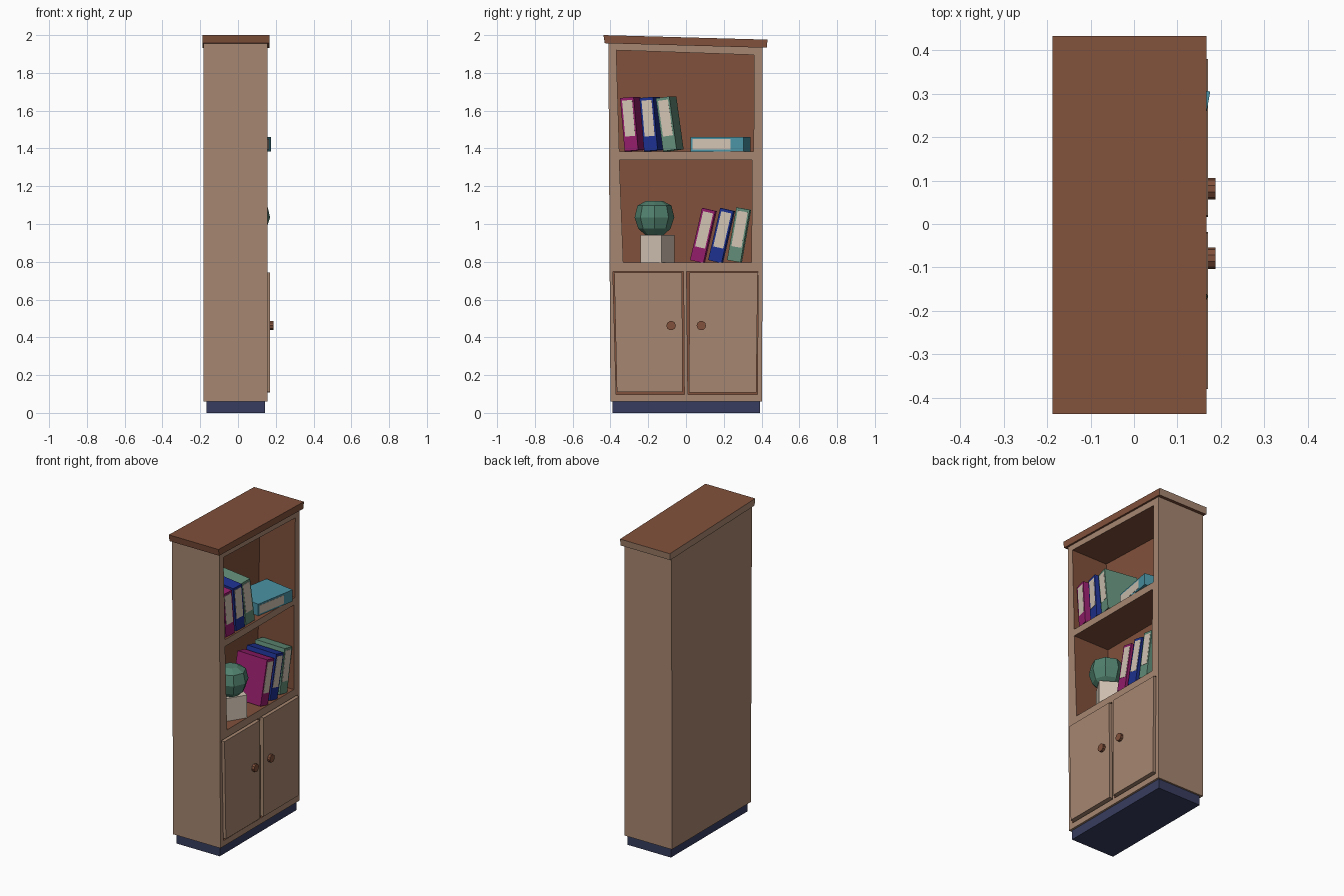
import bpy, bmesh, math
from mathutils import Matrix, Vector

if "Cube" in bpy.data.objects:
    bpy.data.objects.remove(bpy.data.objects["Cube"])


def material(name, rgb):
    m = bpy.data.materials.new(name)
    m.diffuse_color = [(c / 255) ** 2.2 for c in rgb] + [1]
    m.use_nodes = True
    m.node_tree.nodes["Principled BSDF"].inputs["Base Color"].default_value = m.diffuse_color
    return m


TAN = material("tan_wood", (165, 133, 111))
BROWN = material("brown_wood", (128, 82, 62))
NAVY = material("navy", (58, 63, 95))
MAGENTA = material("magenta", (145, 35, 105))
BLUE = material("blue", (35, 52, 142))
GREEN = material("green", (98, 140, 120))
TEAL = material("teal", (76, 146, 163))
CREAM = material("cream", (209, 194, 178))
LEAF = material("leaf", (82, 128, 110))


def finish(name, bm, *mats):
    bmesh.ops.recalc_face_normals(bm, faces=bm.faces[:])
    me = bpy.data.meshes.new(name)
    bm.to_mesh(me)
    bm.free()
    for m in mats:
        me.materials.append(m)
    ob = bpy.data.objects.new(name, me)
    bpy.context.collection.objects.link(ob)
    return ob


def add_prism(bm, pts, x0, x1):
    """Extrude a y-z outline along x."""
    a, b = ([bm.verts.new((x, y, z)) for y, z in pts] for x in (x0, x1))
    n = len(pts)
    bm.faces.new(a)
    bm.faces.new(b)
    for i in range(n):
        j = (i + 1) % n
        bm.faces.new((a[i], a[j], b[j], b[i]))


def prism(name, pts, x0, x1, mat):
    bm = bmesh.new()
    add_prism(bm, pts, x0, x1)
    return finish(name, bm, mat)


def rect(y0, y1, z0, z1):
    return [(y0, z0), (y1, z0), (y1, z1), (y0, z1)]


# Carcass: outer shell, front frame with openings, brown recesses
FRONT, BACK = 0.155, -0.182
outline = [(-0.40, 0.06), (0.403, 0.06), (0.406, 1.937), (-0.411, 1.96)]
openings = [
    ([(-0.353, 1.384), (0.358, 1.384), (0.361, 1.895), (-0.369, 1.92)], -0.10),
    ([(-0.332, 0.796), (0.347, 0.796), (0.35, 1.34), (-0.353, 1.34)], -0.10),
    ([(-0.37, 0.097), (-0.009, 0.097), (-0.013, 0.748), (-0.387, 0.748)], 0.14),
    ([(0.01, 0.097), (0.378, 0.097), (0.382, 0.748), (0.003, 0.748)], 0.14),
]
bm = bmesh.new()


def ring(pts, x):
    return [bm.verts.new((x, y, z)) for y, z in pts]


rims = []
for pts, depth in [(outline, BACK)] + openings:
    f, b = ring(pts, FRONT), ring(pts, depth)
    faces = [bm.faces.new(b)]
    for i in range(4):
        j = (i + 1) % 4
        faces.append(bm.faces.new((f[i], f[j], b[j], b[i])))
        rims.append(bm.edges.get((f[i], f[j])))
    for fc in faces:
        fc.material_index = 0 if pts is outline else 1
bmesh.ops.triangle_fill(bm, edges=rims, use_beauty=True, normal=Vector((1, 0, 0)))
finish("cabinet_body", bm, TAN, BROWN)

# Plinth and slanted top board (back and one end are left tan)
prism("plinth", rect(-0.388, 0.392, 0, 0.06), -0.167, 0.142, NAVY)
top = prism("top_board", [(-0.43, 1.957), (0.427, 1.933), (0.432, 1.976), (-0.437, 2.0)],
            -0.187, 0.167, BROWN)
top.data.materials.append(TAN)
for p in top.data.polygons:
    if p.normal.x < -0.5 or p.normal.y > 0.5:
        p.material_index = 1

# Doors and knobs
prism("left_door", [(-0.366, 0.11), (-0.018, 0.11), (-0.021, 0.742), (-0.38, 0.742)], 0.14, 0.17, TAN)
prism("right_door", [(0.016, 0.108), (0.372, 0.108), (0.38, 0.742), (0.019, 0.742)], 0.14, 0.17, TAN)
for name, y in (("left_knob", -0.079), ("right_knob", 0.081)):
    circle = [(y + 0.025 * math.cos(a * math.pi / 5), 0.462 + 0.025 * math.sin(a * math.pi / 5))
              for a in range(10)]
    prism(name, circle, 0.165, 0.187, BROWN)


def book(name, loc, size, label, tilt, yaw, mat):
    """Binder with its spine towards +x; loc is the low front corner at -y."""
    w, h, d = size
    bm = bmesh.new()
    add_prism(bm, rect(0, w, 0, h), -d, 0)
    n = len(bm.faces)
    add_prism(bm, rect(*label), -0.002, 0.0015)
    bm.faces.ensure_lookup_table()
    for f in bm.faces[n:]:
        f.material_index = 1
    ob = finish(name, bm, mat, CREAM)
    ob.matrix_world = (Matrix.Translation(loc) @ Matrix.Rotation(math.radians(yaw), 4, 'Z')
                       @ Matrix.Rotation(math.radians(tilt), 4, 'X'))


# Standing binders on both shelves, and one lying flat
upright, tag = (0.073, 0.283, 0.215), (0.010, 0.064, 0.077, 0.268)
for i, (mat, yu, tu, yl, tl) in enumerate([(MAGENTA, -0.325, 5, 0.021, -13),
                                           (BLUE, -0.222, 5, 0.117, -13),
                                           (GREEN, -0.121, 8, 0.217, -10)]):
    book(f"upper_binder_{i + 1}", (0.142, yu, 1.385), upright, tag, tu, -10, mat)
    book(f"lower_binder_{i + 1}", (0.145, yl, 0.809), upright, tag, tl, -2, mat)
book("flat_binder", (0.126, 0.025, 1.385), (0.284, 0.075, 0.215),
     (0.01, 0.213, 0.010, 0.064), 0, -10, TEAL)

# Plant pot, turned on the shelf
pot = prism("plant_pot", rect(-0.065, 0.065, 0, 0.147), -0.065, 0.065, CREAM)
pot.matrix_world = Matrix.Translation((0.065, -0.15, 0.796)) @ Matrix.Rotation(math.radians(-32), 4, 'Z')

# Faceted plant: stacked rings, top slightly tilted
bm = bmesh.new()
rows = []
for r, z in ((0.05, 0.943), (0.085, 0.975), (0.105, 1.035), (0.09, 1.098), (0.042, 1.123)):
    rows.append([bm.verts.new((0.065 + r * math.cos(a * math.pi / 4), -0.167 + r * math.sin(a * math.pi / 4), z))
                 for a in range(8)])
for lo, hi in zip(rows, rows[1:]):
    for i in range(8):
        j = (i + 1) % 8
        bm.faces.new((lo[i], lo[j], hi[j], hi[i]))
bm.faces.new(rows[0])
bm.faces.new(rows[-1])
finish("plant", bm, LEAF)
